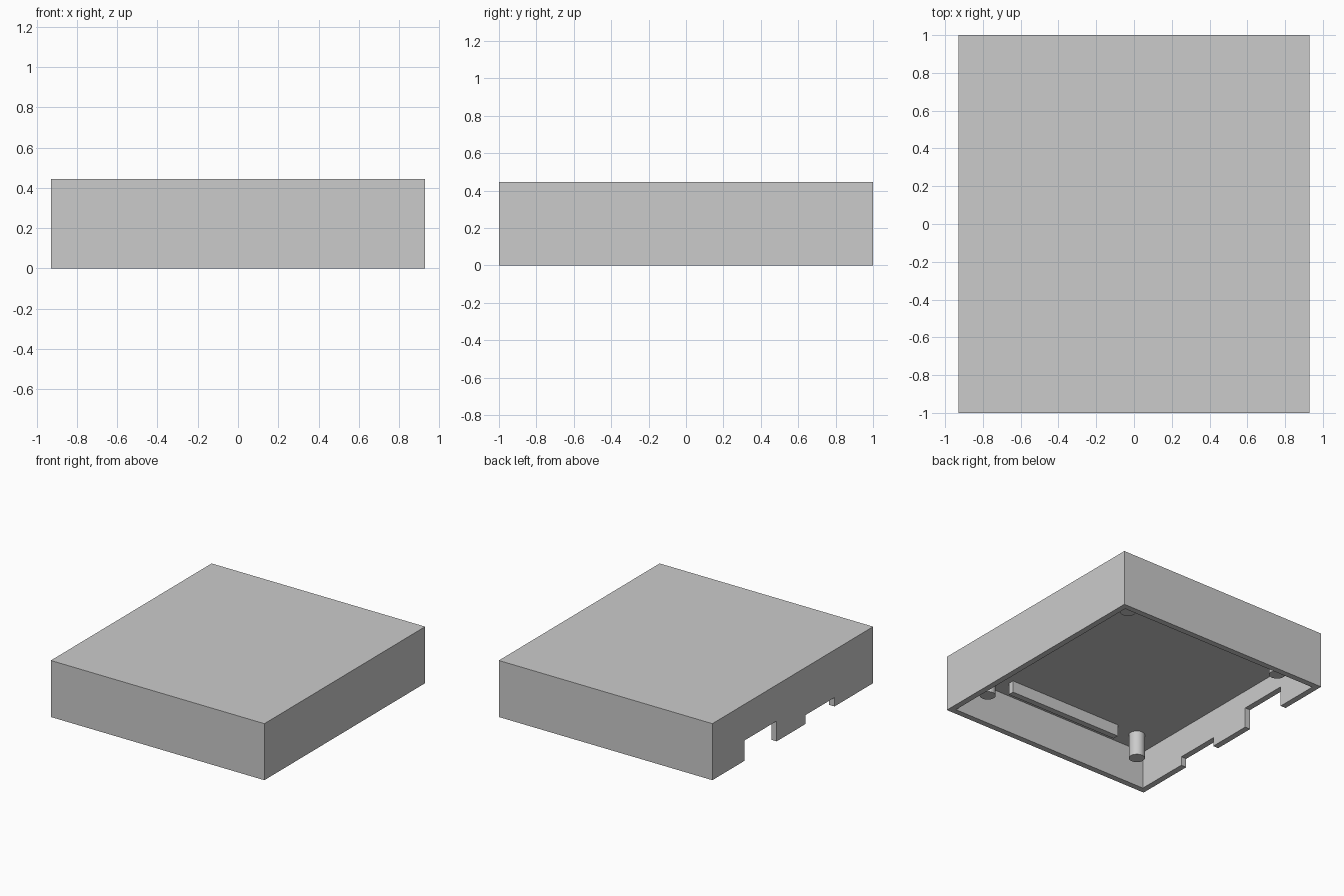
import bpy

if "Cube" in bpy.data.objects:
    bpy.data.objects.remove(bpy.data.objects["Cube"], do_unlink=True)

# Overall sizes
HALF_X, HALF_Y, HEIGHT = 0.93, 1.0, 0.445
WALL, CEILING = 0.0465, 0.30

grey = bpy.data.materials.new("plain grey")
grey.use_nodes = True
grey.diffuse_color = (0.6, 0.6, 0.6, 1)
grey.node_tree.nodes["Principled BSDF"].inputs["Base Color"].default_value = grey.diffuse_color


def box(name, x, y, z):
    """Box spanning the (low, high) pair given for each axis."""
    spans = (x, y, z)
    bpy.ops.mesh.primitive_cube_add(size=1, location=[sum(s) / 2 for s in spans])
    obj = bpy.context.object
    obj.name = name
    obj.scale = [s[1] - s[0] for s in spans]
    bpy.ops.object.transform_apply(location=True, rotation=False, scale=True)
    obj.data.materials.append(grey)
    return obj


def cut(target, cutter):
    """Subtract the cutter from the target, then discard it."""
    mod = target.modifiers.new("cut", "BOOLEAN")
    mod.operation, mod.solver, mod.object = "DIFFERENCE", "EXACT", cutter
    bpy.context.view_layer.objects.active = target
    bpy.ops.object.modifier_apply(modifier=mod.name)
    bpy.data.objects.remove(cutter, do_unlink=True)


# Lid shell, hollow from below
shell = box("lid_shell", (-HALF_X, HALF_X), (-HALF_Y, HALF_Y), (0, HEIGHT))
cut(shell, box("cavity_cutter", (WALL - HALF_X, HALF_X - WALL),
               (WALL - HALF_Y, HALF_Y - WALL), (-0.1, CEILING)))

# Connector notches in the side wall: y range and height
for y_range, top in (((0.20, 0.60), 0.16), ((-0.52, -0.16), 0.07)):
    cut(shell, box("notch_cutter", (-HALF_X - 0.1, -HALF_X + 2 * WALL), y_range, (-0.1, top)))

# Support posts hanging from the ceiling
POST_BOTTOM = 0.106
for side, x in (("right", -0.69), ("left", 0.72)):
    for end, y in (("front", -0.79), ("back", 0.79)):
        bpy.ops.mesh.primitive_cylinder_add(
            vertices=32, radius=0.058, depth=CEILING - POST_BOTTOM,
            location=(x, y, (CEILING + POST_BOTTOM) / 2))
        post = bpy.context.object
        post.name = f"support_post_{end}_{side}"
        post.data.materials.append(grey)
        bpy.ops.object.shade_smooth_by_angle()

# Rib between the front posts
box("ceiling_rib", (-0.49, 0.50), (-0.815, -0.767), (CEILING - 0.093, CEILING))
